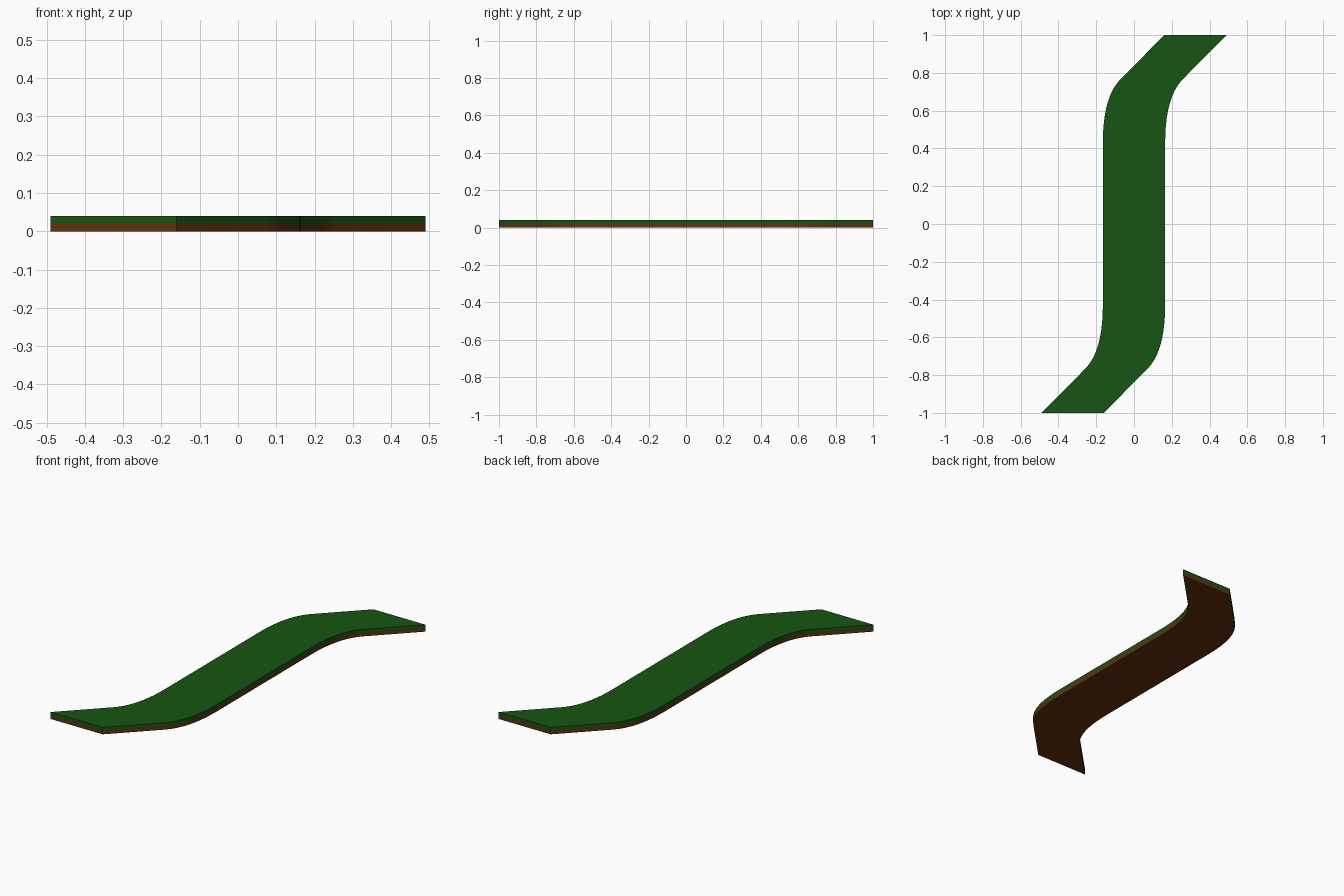
import bpy, bmesh
from math import radians

if "Cube" in bpy.data.objects:
    bpy.data.objects.remove(bpy.data.objects["Cube"])

HALF_WIDTH = 0.165
LAYER = 0.02


def half_centreline(steps=10):
    """Straight run, quadratic bend, then a 45 degree end section."""
    a, b, c = (0, 0.43), (0, 0.67), (0.092, 0.765)
    pts = []
    for i in range(steps + 1):
        t = i / steps
        pts.append(tuple((1 - t) ** 2 * p + 2 * t * (1 - t) * q + t * t * r
                         for p, q, r in zip(a, b, c)))
    return pts + [(0.325, 1.0)]


def add_layer(name, z, colour):
    half = half_centreline()
    line = [(-x, -y) for x, y in reversed(half)] + half
    bm = bmesh.new()
    # Flat ribbon of constant sideways width
    rows = [[bm.verts.new((x + s * HALF_WIDTH, y, z)) for s in (-1, 1)]
            for x, y in line]
    faces = [bm.faces.new((p[0], p[1], q[1], q[0]))
             for p, q in zip(rows, rows[1:])]
    # Thicken into a closed slab
    top = bmesh.ops.extrude_face_region(bm, geom=faces, use_keep_orig=True)
    verts = [v for v in top["geom"] if isinstance(v, bmesh.types.BMVert)]
    bmesh.ops.translate(bm, vec=(0, 0, LAYER), verts=verts)
    bmesh.ops.recalc_face_normals(bm, faces=bm.faces)
    mesh = bpy.data.meshes.new(name)
    bm.to_mesh(mesh)
    bm.free()
    obj = bpy.data.objects.new(name, mesh)
    bpy.context.collection.objects.link(obj)
    mat = bpy.data.materials.new(name + "_colour")
    mat.diffuse_color = colour
    mat.use_nodes = True
    mat.node_tree.nodes["Principled BSDF"].inputs["Base Color"].default_value = mat.diffuse_color
    mesh.materials.append(mat)
    bpy.ops.object.select_all(action="DESELECT")
    obj.select_set(True)
    bpy.context.view_layer.objects.active = obj
    bpy.ops.object.shade_smooth_by_angle(angle=radians(30))


# Brown soil below, green grass above
add_layer("soil_layer", 0, (0.13, 0.03, 0.003, 1))
add_layer("grass_layer", LAYER, (0.008, 0.09, 0.006, 1))
